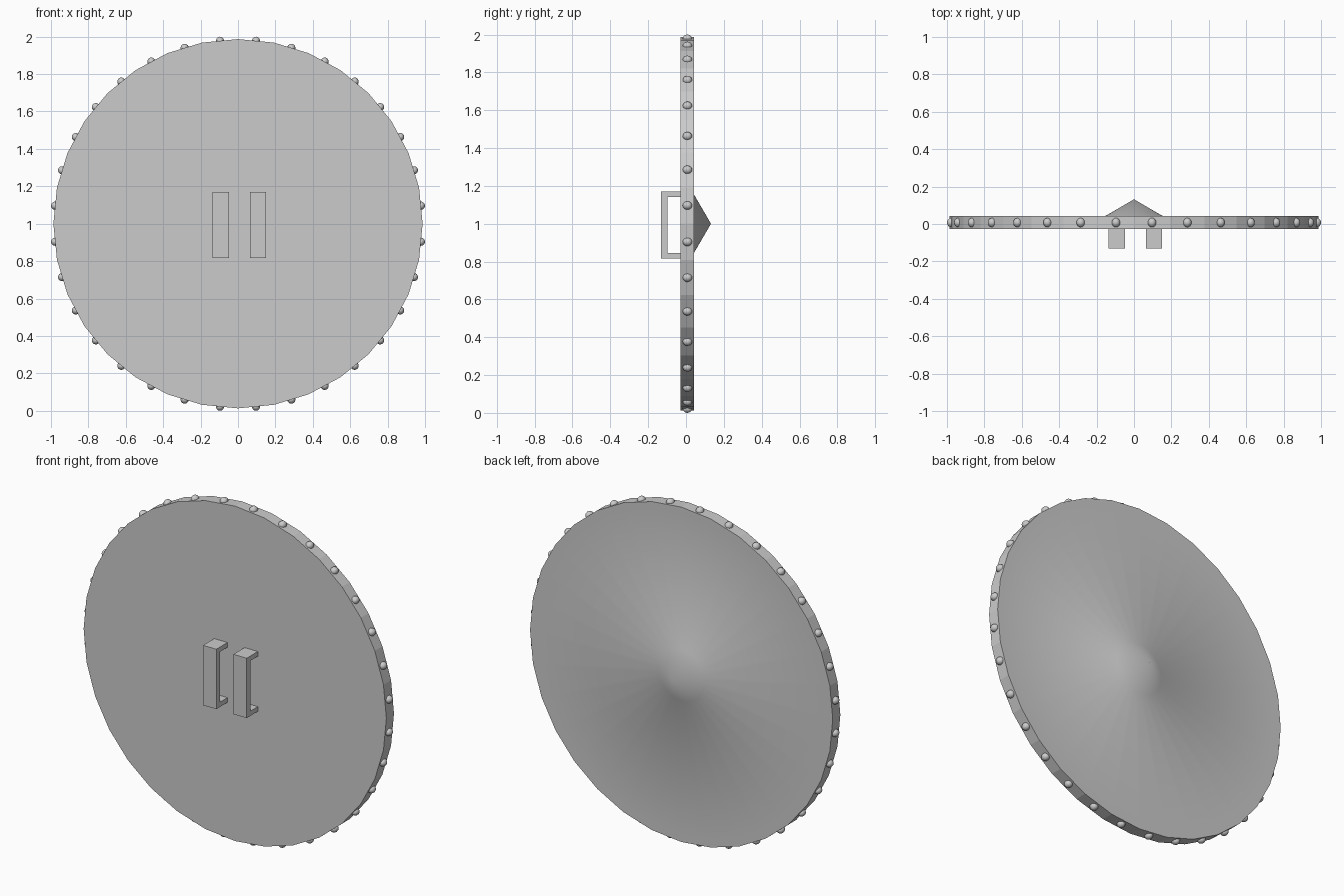
import bpy, bmesh
from math import sin, cos, pi
from mathutils import Matrix, Vector

if "Cube" in bpy.data.objects:
    bpy.data.objects.remove(bpy.data.objects["Cube"])

SIDES = 32
RADIUS = 0.987
FRONT, BACK = -0.028, 0.043
CENTRE_Z = 1.0


def finish(bm, name):
    bmesh.ops.recalc_face_normals(bm, faces=bm.faces)
    mesh = bpy.data.meshes.new(name)
    bm.to_mesh(mesh)
    bm.free()
    obj = bpy.data.objects.new(name, mesh)
    bpy.context.collection.objects.link(obj)
    return obj


# Round board with a smooth conical boss on the back, turned from one profile
def shield_board():
    bm = bmesh.new()
    profile = [(0.95, FRONT), (RADIUS, FRONT), (RADIUS, BACK), (0.95, BACK), (0.153, BACK)]
    rings = []
    for r, y in profile:
        rings.append([bm.verts.new((r * cos(2 * pi * i / SIDES), y,
                                    CENTRE_Z + r * sin(2 * pi * i / SIDES)))
                      for i in range(SIDES)])
    for k, (a, b) in enumerate(zip(rings, rings[1:])):
        for i in range(SIDES):
            j = (i + 1) % SIDES
            face = bm.faces.new((a[i], a[j], b[j], b[i]))
            face.smooth = k != 1          # the rim stays faceted
    bm.faces.new(rings[0]).smooth = True
    tip = bm.verts.new((0, 0.132, CENTRE_Z))
    for i in range(SIDES):
        bm.faces.new((rings[-1][i], rings[-1][(i + 1) % SIDES], tip)).smooth = True
    return finish(bm, "shield_board")


# Rounded studs in the middle of every rim facet
def rim_studs():
    bm = bmesh.new()
    r = RADIUS * cos(pi / SIDES)
    for i in range(SIDES):
        a = 2 * pi * (i + 0.5) / SIDES
        place = (Matrix.Translation((r * cos(a), (FRONT + BACK) / 2, CENTRE_Z + r * sin(a)))
                 @ Matrix.Rotation(-a, 4, 'Y')
                 @ Matrix.Diagonal((0.0225, 0.025, 0.022, 1)))
        bmesh.ops.create_uvsphere(bm, u_segments=16, v_segments=8, radius=1, matrix=place)
    for f in bm.faces:
        f.smooth = True
    return finish(bm, "rim_studs")


# U-shaped grip, extruded sideways from its side profile
def grip(name, x0, width=0.086):
    bm = bmesh.new()
    low, high, out, inner = 0.817, 1.17, -0.132, -0.098
    root = FRONT + 0.01
    profile = [(root, low), (out, low), (out, high), (root, high),
               (root, high - 0.028), (inner, high - 0.028),
               (inner, low + 0.028), (root, low + 0.028)]
    face = bm.faces.new([bm.verts.new((x0, y, z)) for y, z in profile])
    ext = bmesh.ops.extrude_face_region(bm, geom=[face])
    moved = [v for v in ext["geom"] if isinstance(v, bmesh.types.BMVert)]
    bmesh.ops.translate(bm, verts=moved, vec=Vector((width, 0, 0)))
    return finish(bm, name)


shield_board()
rim_studs()
grip("left_grip", -0.135)
grip("right_grip", 0.063)
